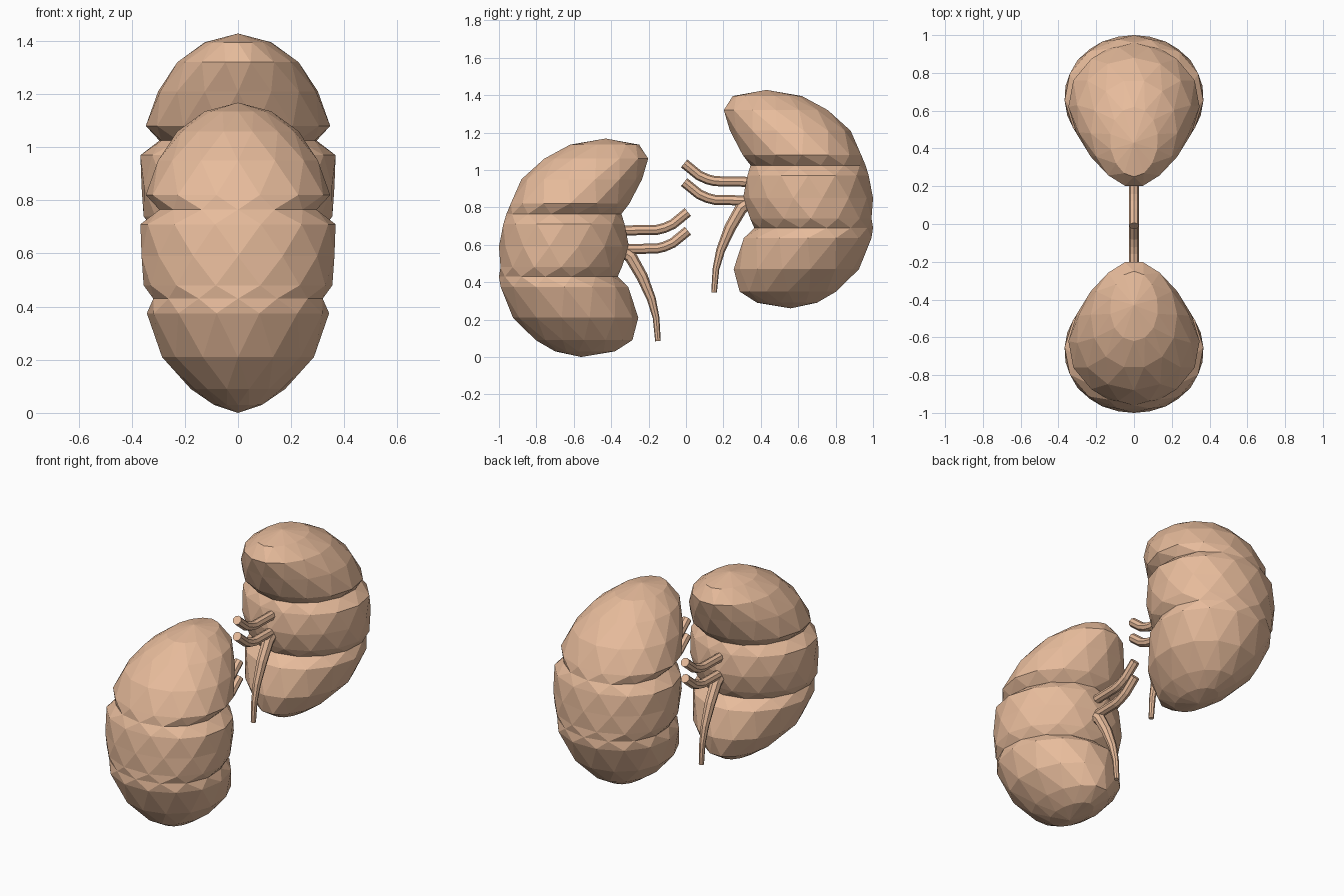
import bpy, bmesh, math

if "Cube" in bpy.data.objects:
    bpy.data.objects.remove(bpy.data.objects["Cube"])

mat = bpy.data.materials.new("tissue")
mat.diffuse_color = (0.80, 0.50, 0.33, 1)
mat.use_nodes = True
mat.node_tree.nodes["Principled BSDF"].inputs["Base Color"].default_value = mat.diffuse_color

# Kidney rings: height, outer y, inner y, half width in x
RINGS = [
    (0.03, -0.70, -0.38, 0.09), (0.09, -0.81, -0.28, 0.175),
    (0.21, -0.925, -0.255, 0.285), (0.375, -1.0, -0.30, 0.338),
    (0.43, -1.0, -0.365, 0.318), (0.48, -1.0, -0.335, 0.35),
    (0.59, -1.0, -0.305, 0.362), (0.71, -0.985, -0.32, 0.362),
    (0.765, -0.96, -0.345, 0.295), (0.82, -0.945, -0.295, 0.342),
    (0.95, -0.88, -0.235, 0.30), (1.06, -0.765, -0.195, 0.225),
    (1.135, -0.62, -0.25, 0.125)]
SEGS = 14


def kidney(name, side, lift):
    bm = bmesh.new()
    loops = []
    for k, (z, outer, inner, w) in enumerate(RINGS):
        cy, ry = (outer + inner) / 2, (inner - outer) / 2
        loop = []
        for i in range(SEGS):
            a = 2 * math.pi * (i + 0.5 * (k % 2)) / SEGS
            # slightly narrower toward the inner (hilum) side
            x = w * 1.015 * math.sin(a) * (1 - 0.06 * math.cos(a))
            loop.append(bm.verts.new((x, side * (cy + ry * math.cos(a)), z + lift)))
        loops.append(loop)
    # staggered triangle bands
    for k in range(len(loops) - 1):
        a, b = loops[k], loops[k + 1]
        for i in range(SEGS):
            j = (i + 1) % SEGS
            if k % 2 == 0:
                bm.faces.new((a[i], a[j], b[i]))
                bm.faces.new((a[j], b[j], b[i]))
            else:
                bm.faces.new((a[i], b[j], b[i]))
                bm.faces.new((a[i], a[j], b[j]))
    # poles
    for loop, y, z in ((loops[0], -0.56, 0.0), (loops[-1], -0.43, 1.168)):
        tip = bm.verts.new((0, side * y, z + lift))
        for i in range(SEGS):
            bm.faces.new((loop[i], loop[(i + 1) % SEGS], tip))
    bmesh.ops.recalc_face_normals(bm, faces=bm.faces)
    me = bpy.data.meshes.new(name)
    bm.to_mesh(me)
    bm.free()
    me.materials.append(mat)
    bpy.context.collection.objects.link(bpy.data.objects.new(name, me))


def tube(name, pts, side, lift):
    # hexagonal tube through (y, z, radius) points in the x = 0 plane
    cu = bpy.data.curves.new(name, 'CURVE')
    cu.dimensions = '3D'
    cu.bevel_depth = 1.0
    cu.bevel_resolution = 2
    cu.use_fill_caps = True
    sp = cu.splines.new('POLY')
    sp.points.add(len(pts) - 1)
    sp.use_smooth = False
    for p, (y, z, r) in zip(sp.points, pts):
        p.co = (0, side * y, z + lift, 1)
        p.radius = r
    cu.materials.append(mat)
    ob = bpy.data.objects.new(name, cu)
    bpy.context.collection.objects.link(ob)
    bpy.ops.object.select_all(action='DESELECT')
    ob.select_set(True)
    bpy.context.view_layer.objects.active = ob
    bpy.ops.object.convert(target='MESH')


R = 0.027
VESSEL = [(-0.40, 0.675, R), (-0.155, 0.68, R), (-0.115, 0.69, R),
          (-0.07, 0.71, R), (0.01, 0.775, R)]
URETER = [(-0.38, 0.60, 0.036), (-0.295, 0.535, 0.034), (-0.235, 0.43, 0.031),
          (-0.185, 0.31, 0.024), (-0.16, 0.21, 0.018), (-0.15, 0.085, 0.015)]

# Lower kidney sits at -y, the raised one is its mirror at +y
for label, side, lift in (("lower", 1, 0.0), ("raised", -1, 0.26)):
    kidney(label + "_kidney", side, lift)
    tube(label + "_artery", VESSEL, side, lift)
    tube(label + "_vein", [(y, z - 0.1, r) for y, z, r in VESSEL], side, lift)
    tube(label + "_ureter", URETER, side, lift)
